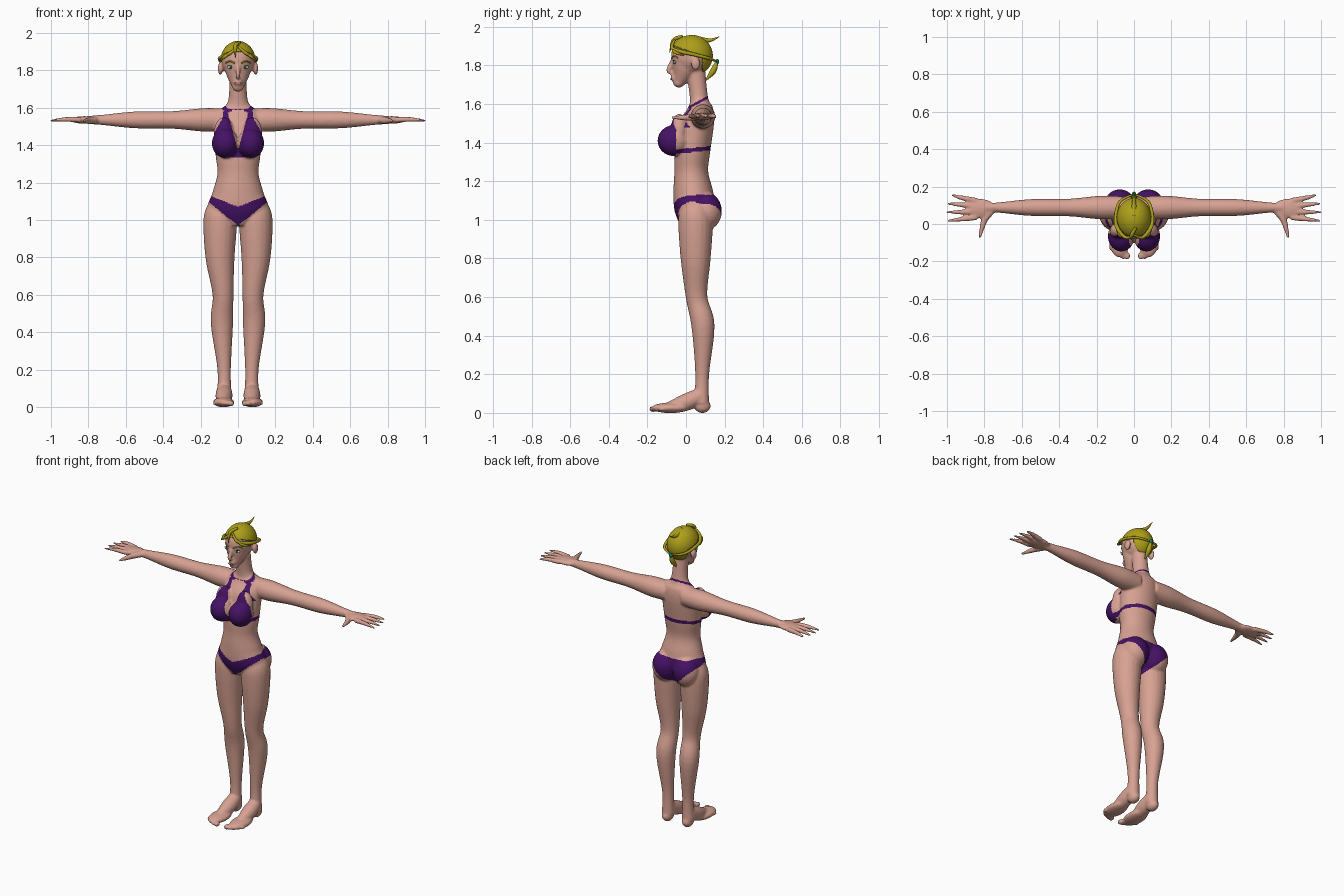
import bpy, bmesh, math
from mathutils import Vector, Matrix, Quaternion

if "Cube" in bpy.data.objects:
    bpy.data.objects.remove(bpy.data.objects["Cube"])


def material(name, red, green, blue):
    mat = bpy.data.materials.new(name)
    mat.use_nodes = True
    mat.diffuse_color = (red, green, blue, 1)
    shader = mat.node_tree.nodes["Principled BSDF"]
    shader.inputs["Base Color"].default_value = (red, green, blue, 1)
    return mat


SKIN = material("skin", .68, .36, .29)
PURPLE = material("purple fabric", .06, .006, .13)
GOLD = material("golden hair", .42, .35, .01)
TEAL = material("teal band", 0, .25, .18)
WHITE = material("eye white", .7, .7, .7)
GREEN = material("green iris", .04, .3, .14)
DARK = material("dark pupil", .02, .02, .02)
ROSE = material("rose lip", .5, .2, .2)
SIDES = {"left": 1, "right": -1}


def spline(points, steps=6):
    """Smooth interpolation through points of any dimension."""
    points = [Vector(point) for point in points]
    last = len(points) - 1
    path = []
    for i in range(last):
        start, end = points[i], points[i + 1]
        before, after = points[max(i - 1, 0)], points[min(i + 2, last)]
        pull_start, pull_end = (end - before) / 2, (after - start) / 2
        for step in range(steps):
            t = step / steps
            ease = t * t * (3 - 2 * t)
            path.append(start.lerp(end, ease) + pull_start * (t * (1 - t) ** 2)
                        - pull_end * (t * t * (1 - t)))
    return path + [points[last]]


def circle(count):
    angles = [math.tau * k / count for k in range(count)]
    return [Vector((math.cos(angle), math.sin(angle), 0)) for angle in angles]


def bridge(bm, rings):
    """Join rings of points into a closed tube."""
    rings = [[bm.verts.new(point) for point in ring] for ring in rings]
    faces = [bm.faces.new((low[i - 1], low[i], high[i], high[i - 1]))
             for low, high in zip(rings, rings[1:]) for i in range(len(low))]
    faces += [bm.faces.new(rings[0]), bm.faces.new(rings[-1])]
    bmesh.ops.recalc_face_normals(bm, faces=faces)


def tube(bm, points, side=1, count=20):
    """Round tapering limb or strand; each point is x, y, z, radius."""
    path = spline(points)
    centres = [Vector((side * point[0], point[1], point[2])) for point in path]
    heading, turn, rings = Vector((0, 0, 1)), Quaternion(), []
    for i, centre in enumerate(centres):
        ahead = centres[min(i + 1, len(centres) - 1)] - centres[max(i - 1, 0)]
        turn = heading.rotation_difference(ahead) @ turn
        heading = ahead
        radius = max(path[i].w, .001)
        rings.append([centre + turn @ spoke * radius for spoke in circle(count)])
    bridge(bm, rings)


def ball(bm, centre, radii, segments=24):
    place = Matrix.Translation(centre) @ Matrix.Diagonal((*radii, 1))
    bmesh.ops.create_uvsphere(bm, u_segments=segments, v_segments=segments // 2,
                              radius=1, matrix=place)


def make(name, bm, *materials):
    mesh = bpy.data.meshes.new(name)
    bm.to_mesh(mesh)
    bm.free()
    for mat in materials:
        mesh.materials.append(mat)
    mesh.shade_smooth()
    made = bpy.data.objects.new(name, mesh)
    bpy.context.collection.objects.link(made)
    return made


# Torso and neck: height, half width, front, back
TORSO = [(.97, .05, -.03, .08), (1.05, .16, -.06, .15), (1.15, .135, -.065, .14),
         (1.25, .11, -.06, .115), (1.35, .12, -.06, .125), (1.5, .125, -.04, .145),
         (1.58, .11, .01, .14), (1.63, .055, .02, .115), (1.77, .045, 0, .1)]
LEG = [(.09, .05, 1.08, .07), (.095, .05, 1, .09), (.096, .05, .8, .078),
       (.08, .055, .6, .056), (.086, .088, .45, .06), (.074, .084, .2, .036),
       (.074, .08, .05, .04)]
ARM = [(.06, .06), (.18, .063), (.35, .047), (.55, .045), (.72, .028), (.8, .022)]
SKULL, SKULL_SIZE = Vector((0, .027, 1.85)), Vector((.087, .105, .1))

bm = bmesh.new()
bridge(bm, [[(half * spoke.x, (front + back) / 2 + (back - front) / 2 * spoke.y, z)
             for spoke in circle(40)] for z, half, front, back in spline(TORSO)])

# Head: skull, jaw, chin and nose
ball(bm, SKULL, SKULL_SIZE)
tube(bm, [(0, 0, 1.83, .075), (0, -.012, 1.77, .06), (0, -.035, 1.71, .03)])
ball(bm, (0, -.037, 1.71), (.03, .03, .025))
ball(bm, (0, -.065, 1.735), (.024, .014, .02))
tube(bm, [(0, -.066, 1.835, .01), (0, -.09, 1.775, .013), (0, -.07, 1.76, .01)])

for side in SIDES.values():
    tube(bm, LEG, side)
    tube(bm, [(x, .088, 1.535, radius) for x, radius in ARM], side)
    # Ear, bust and hip volumes
    ball(bm, (side * .094, .05, 1.81), (.014, .024, .035))
    ball(bm, (side * .068, -.064, 1.41), (.072, .084, .08))
    ball(bm, (side * .075, -.035, 1.46), (.055, .045, .09))
    ball(bm, (side * .076, .1, 1.045), (.085, .086, .1))
    # Heel, instep, forefoot and toes
    ball(bm, (side * .074, .085, .036), (.034, .043, .037))
    tube(bm, [(.074, .075, .09, .04), (.075, 0, .055, .045), (.077, -.1, .026, .025)], side)
    ball(bm, (side * .077, -.08, .026), (.057, .1, .027))
    for toe in range(5):
        size = .016 - .0015 * toe
        ball(bm, (side * (.036 + .022 * toe), -.17 + .003 * toe ** 2, .02), (size, .022, size))
    # Palm, fingers and thumb
    ball(bm, (side * .82, .082, 1.535), (.08, .053, .02))
    for finger in range(4):
        base, tip = .125 - .03 * finger, .155 - .046 * finger
        reach = 1.004 - .007 * (finger - 2) ** 2
        tube(bm, [(.84, base, 1.535, .015), (.92, (base + tip) / 2, 1.538, .013),
                  (reach, tip, 1.53, .006)], side)
    tube(bm, [(.76, .07, 1.535, .018), (.8, .02, 1.53, .018), (.825, -.075, 1.53, .007)], side)
body = make("body", bm, SKIN, PURPLE)

# Fuse the limbs into one smooth surface
bpy.context.view_layer.objects.active = body
body.select_set(True)
fuse = body.modifiers.new("fuse", "REMESH")
fuse.mode, fuse.voxel_size = "VOXEL", .006
bpy.ops.object.modifier_apply(modifier=fuse.name)
soften = body.modifiers.new("soften", "SMOOTH")
soften.factor, soften.iterations = .5, 8
bpy.ops.object.modifier_apply(modifier=soften.name)
body.data.shade_smooth()


def is_fabric(centre):
    """Swimwear regions of the body surface."""
    x, y, z = abs(centre.x), centre.y, centre.z
    if x > .2:
        return False
    inner, outer = .27 * (z - 1.37), .08 + .55 * max(0, 1.55 - z)
    on_chest = y < -.05 or (y < .03 and z > 1.48)
    cup = on_chest and 1.335 < z < 1.61 and inner < x < outer
    back_band = x < .15 and abs(z - 1.358 - .1 * y) < .011
    neck_strap = y > .015 and x < .1 and abs(z - 1.575 - .53 * y) < .007
    if y < .05:
        brief = .97 + .8 * x < z < 1.07 + .4 * x
    else:
        brief = .93 + x < z < 1.125 + .05 * x
    return cup or back_band or neck_strap or brief


for face in body.data.polygons:
    face.material_index = int(is_fabric(face.center))
bpy.context.view_layer.update()


def face_point(x, z, out=0):
    """Point on the face surface, moved outward."""
    spot = body.ray_cast(Vector((x, -1, z)), Vector((0, 1, 0)))[1]
    return Vector((x, spot.y - out, z))


# Eyes, brows and lips
EYE_PARTS = [("eye", WHITE, (.019, .007, .009), -.003, 0),
             ("iris", GREEN, (.008, .004, .008), .002, 0),
             ("pupil", DARK, (.004, .002, .004), .005, 0),
             ("lash", DARK, (.019, .004, .002), 0, .009)]
for label, side in SIDES.items():
    for part, mat, size, out, lift in EYE_PARTS:
        bm = bmesh.new()
        ball(bm, face_point(side * .038, 1.816 + lift, out), size)
        make(label + "_" + part, bm, mat)
    bm = bmesh.new()
    tube(bm, [(*face_point(side * x, z), .004)
              for x, z in ((.018, 1.838), (.042, 1.849), (.064, 1.84))])
    make(label + "_brow", bm, GOLD)
bm = bmesh.new()
ball(bm, face_point(0, 1.73), (.019, .004, .006))
make("lips", bm, ROSE)

# Hair cap, trimmed to the hairline
bm = bmesh.new()
ball(bm, SKULL, SKULL_SIZE + Vector((.007, .007, .007)), segments=96)
bare = [v for v in bm.verts
        if v.co.z < (1.745 if v.co.y > .085 else 1.875 - .35 * v.co.y)]
bmesh.ops.delete(bm, geom=bare, context="VERTS")
cap = make("hair_cap", bm, GOLD)
cap.modifiers.new("thickness", "SOLIDIFY").thickness = .008

# Swept locks round the head, then fringe, crown tuft and tail
bm = bmesh.new()
for side in SIDES.values():
    tube(bm, [(0, -.06, 1.93, .006), (.045, -.072, 1.89, .009), (.09, -.02, 1.87, .01),
              (.098, .04, 1.857, .009), (.075, .12, 1.836, .008), (0, .16, 1.82, .005)], side)
    tube(bm, [(.04, -.07, 1.89, .003), (.075, -.06, 1.87, .008), (.1, -.01, 1.85, .002)], side)
tube(bm, [(.01, -.02, 1.95, .008), (-.015, -.065, 1.93, .01), (-.012, -.085, 1.865, .001)])
tube(bm, [(0, .04, 1.94, .018), (0, .12, 1.93, .01), (0, .175, 1.95, .001)])
tube(bm, [(0, .16, 1.82, .007), (0, .14, 1.77, .016), (0, .1, 1.72, .002)])
make("hair_locks", bm, GOLD)
bm = bmesh.new()
ball(bm, (0, .162, 1.82), (.012, .009, .014))
make("hair_tie", bm, TEAL)
